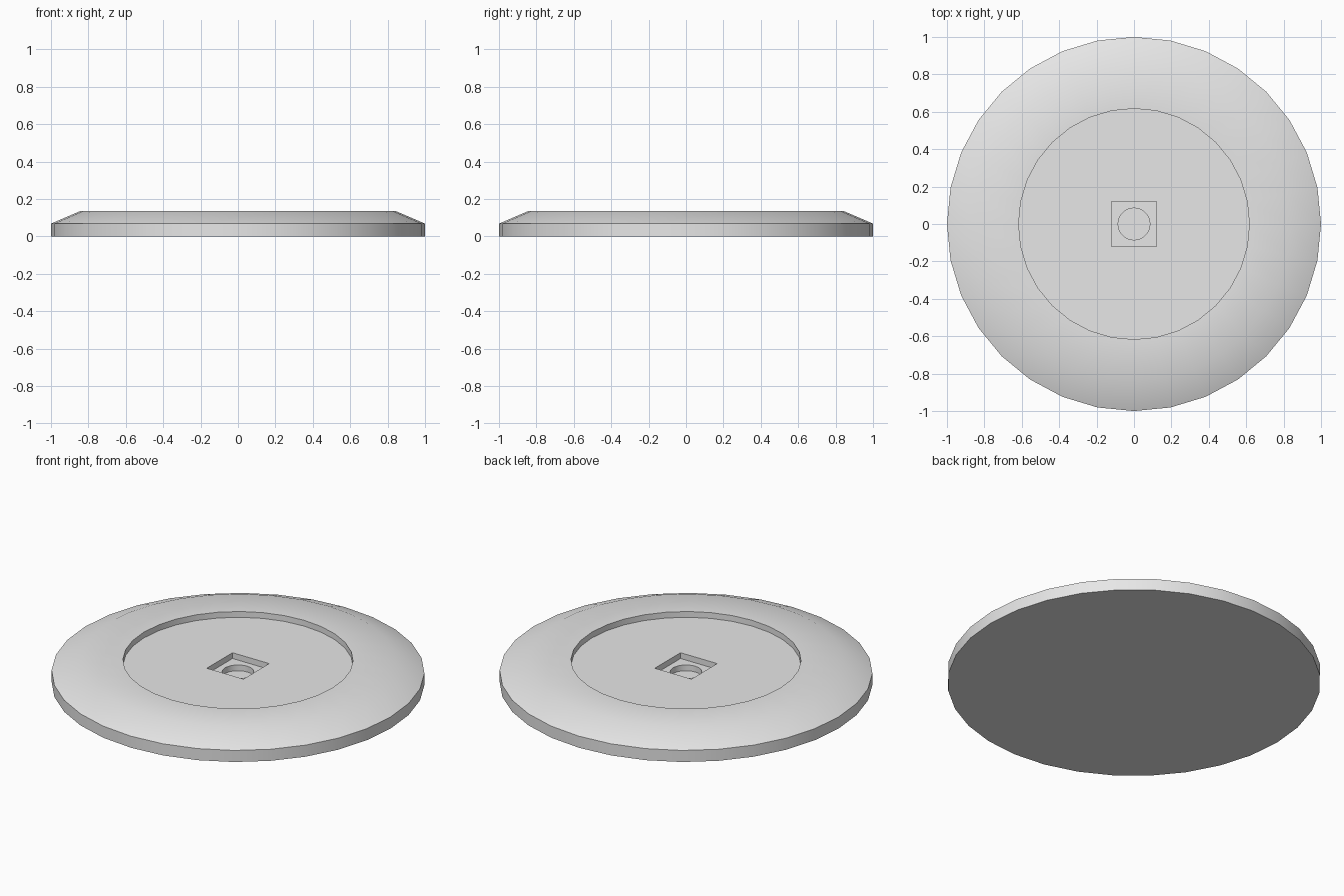
import bpy, bmesh, math

cube = bpy.data.objects.get("Cube")
if cube:
    bpy.data.objects.remove(cube, do_unlink=True)

SIDES = 32
STEP = 0.137 / 4          # all heights are multiples of this step

grey = bpy.data.materials.new("plain grey")
grey.use_nodes = True
grey.diffuse_color = (0.8, 0.8, 0.8, 1)
grey.node_tree.nodes["Principled BSDF"].inputs["Base Color"].default_value = (0.8, 0.8, 0.8, 1)


def ring(bm, size, level, square=False):
    """Closed ring of vertices, round or square, at a height level."""
    verts = []
    for i in range(SIDES):
        a = 2 * math.pi * i / SIDES
        c, s = math.cos(a), math.sin(a)
        r = size / max(abs(c), abs(s)) if square else size
        verts.append(bm.verts.new((r * c, r * s, level * STEP)))
    return verts


# Profile from the underside, over the bevelled rim, down into the sockets
profile = [
    (1.0, 0, False), (1.0, 2, False),       # outer wall
    (0.84, 4, False), (0.617, 4, False),    # bevel and flat rim
    (0.617, 3, False),                      # wide round recess
    (0.12, 3, True), (0.12, 2, True),       # square socket
    (0.085, 2, False), (0.085, 1, False),   # central round hole
]

bm = bmesh.new()
rings = [ring(bm, *p) for p in profile]
for low, high in zip(rings, rings[1:]):
    for i in range(SIDES):
        j = (i + 1) % SIDES
        bm.faces.new((low[i], low[j], high[j], high[i]))

# Underside and hole floor
bm.faces.new(rings[0][::-1])
bm.faces.new(rings[-1])
bmesh.ops.recalc_face_normals(bm, faces=bm.faces)

mesh = bpy.data.meshes.new("round_base")
bm.to_mesh(mesh)
bm.free()
mesh.materials.append(grey)
base = bpy.data.objects.new("round_base", mesh)
bpy.context.collection.objects.link(base)

# Smooth the rim and walls, keep the edges crisp
bpy.ops.object.select_all(action="DESELECT")
base.select_set(True)
bpy.context.view_layer.objects.active = base
bpy.ops.object.shade_smooth_by_angle(angle=math.radians(30))
